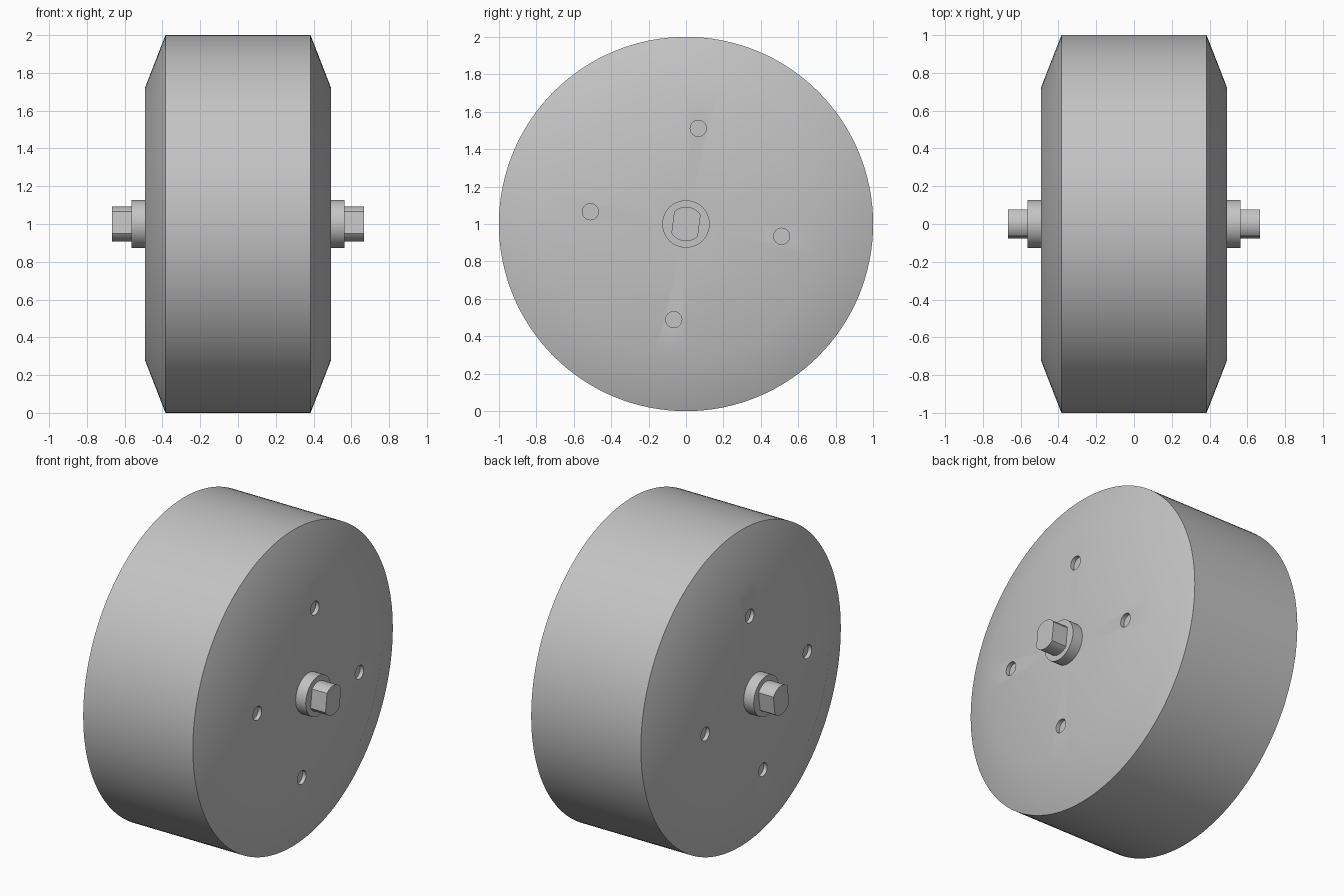
import bpy, bmesh, math
from mathutils import Matrix

if "Cube" in bpy.data.objects:
    bpy.data.objects.remove(bpy.data.objects["Cube"], do_unlink=True)

AXIS_Z = 1.0                      # height of the wheel axis
TWIST = math.radians(-7.3)        # rotation of holes and axle flats

grey = bpy.data.materials.new("plain grey")
grey.use_nodes = True
grey.diffuse_color = (0.55, 0.55, 0.55, 1)
grey.node_tree.nodes["Principled BSDF"].inputs["Base Color"].default_value = grey.diffuse_color


def finish(name, bm):
    bmesh.ops.remove_doubles(bm, verts=bm.verts, dist=1e-5)
    bmesh.ops.recalc_face_normals(bm, faces=bm.faces)
    mesh = bpy.data.meshes.new(name)
    bm.to_mesh(mesh)
    bm.free()
    mesh.materials.append(grey)
    obj = bpy.data.objects.new(name, mesh)
    obj.location.z = AXIS_Z
    bpy.context.collection.objects.link(obj)
    return obj


def lathe(name, profile, steps):
    """Spin a list of (x, radius) points around the x axis."""
    bm = bmesh.new()
    verts = [bm.verts.new((x, 0, r)) for x, r in profile]
    edges = [bm.edges.new(pair) for pair in zip(verts, verts[1:])]
    bmesh.ops.spin(bm, geom=verts + edges, cent=(0, 0, 0), axis=(1, 0, 0),
                   angle=math.tau, steps=steps)
    return finish(name, bm)


def smooth(obj):
    bpy.ops.object.select_all(action="DESELECT")
    obj.select_set(True)
    bpy.context.view_layer.objects.active = obj
    bpy.ops.object.shade_smooth_by_angle(angle=math.radians(30))


# Drum with conical shoulders
half = [(0.493, 0), (0.493, 0.13), (0.493, 0.72), (0.384, 1.0)]
drum = lathe("drum", half + [(-x, r) for x, r in reversed(half)], 128)

# Shallow round holes on both faces
bm = bmesh.new()
for side in (-1, 1):
    for k in range(4):
        a = TWIST + k * math.pi / 2
        place = Matrix.Translation((side * 0.493, 0.515 * math.cos(a), 0.515 * math.sin(a)))
        bmesh.ops.create_cone(bm, cap_ends=True, segments=32, radius1=0.043, radius2=0.043,
                              depth=0.05, matrix=place @ Matrix.Rotation(math.pi / 2, 4, "Y"))
cutter = finish("hole_cutter", bm)
cut = drum.modifiers.new("holes", "BOOLEAN")
cut.operation, cut.object, cut.solver = "DIFFERENCE", cutter, "EXACT"
bpy.context.view_layer.objects.active = drum
bpy.ops.object.modifier_apply(modifier=cut.name)
bpy.data.objects.remove(cutter, do_unlink=True)
smooth(drum)

# Round collars on both faces
for name, s in (("left_collar", 1), ("right_collar", -1)):
    smooth(lathe(name, [(s * 0.48, 0), (s * 0.48, 0.127), (s * 0.563, 0.127), (s * 0.563, 0)], 48))

# Axle: a round bar with two opposite flats
bm = bmesh.new()
flat = math.radians(39.5)
ring = []
for start in (0, math.pi):
    for i in range(13):
        a = TWIST + start + flat + (math.pi - 2 * flat) * i / 12
        ring.append(bm.verts.new((-0.667, 0.092 * math.cos(a), 0.092 * math.sin(a))))
face = bm.faces.new(ring)
out = bmesh.ops.extrude_face_region(bm, geom=[face], use_keep_orig=True)
bmesh.ops.translate(bm, vec=(1.334, 0, 0),
                    verts=[v for v in out["geom"] if isinstance(v, bmesh.types.BMVert)])
smooth(finish("axle", bm))
